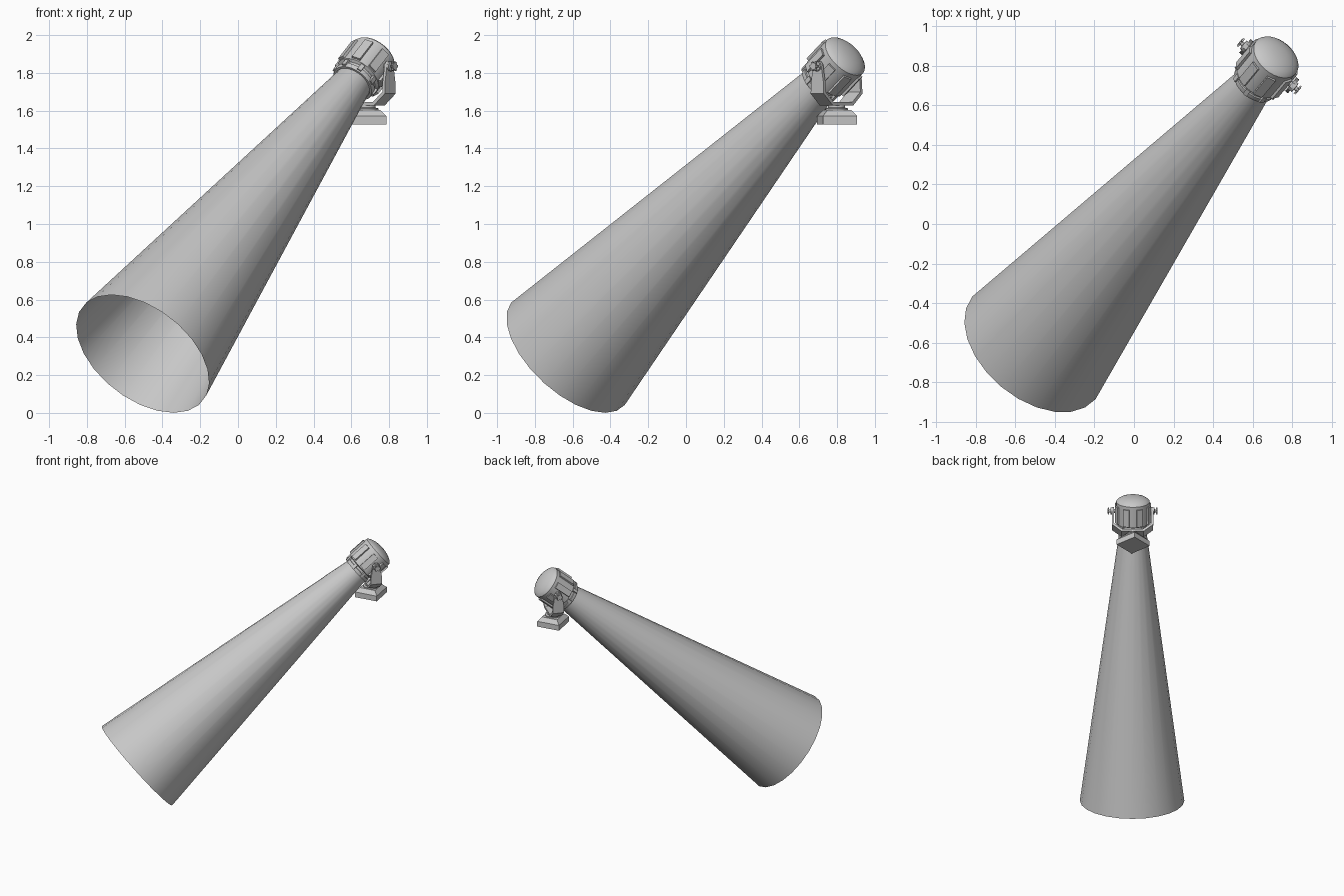
import bpy, bmesh, math
from mathutils import Matrix, Vector

if "Cube" in bpy.data.objects:
    bpy.data.objects.remove(bpy.data.objects["Cube"])

# One neutral grey for everything
grey = bpy.data.materials.new("light_grey")
grey.diffuse_color = (0.58, 0.58, 0.58, 1)
grey.use_nodes = True
grey.node_tree.nodes["Principled BSDF"].inputs["Base Color"].default_value = grey.diffuse_color

# Tilted frame of the beam: local z runs from the wide beam end to the lamp rear
AZ, EL = math.radians(50.2), math.radians(39.5)
d = Vector((math.cos(EL) * math.cos(AZ), math.cos(EL) * math.sin(AZ), math.sin(EL)))
u = Vector((math.sin(AZ), -math.cos(AZ), 0))          # sideways, along the pivot
v = d.cross(u)


def frame(x, y, z, origin):
    m = Matrix((x, y, z)).transposed().to_4x4()
    m.translation = origin
    return m


BEAM = frame(u, v, d, Vector((-0.505, -0.625, 0.313)))
HEAD = BEAM @ Matrix.Translation((0, 0, 2.25))
PIVOT = Vector((0.683, 0.797, 1.835))
up = Vector((0, 0, 1))
YOKE = frame(u, up.cross(u), up, Vector((PIVOT.x, PIVOT.y, 0)))
BASE = Matrix.Translation((0.68, 0.80, 0)) @ Matrix.Rotation(math.radians(10), 4, 'Z')


def finish(name, bm, matrix, smooth=True, fix=True):
    if fix:
        bmesh.ops.recalc_face_normals(bm, faces=bm.faces)
    me = bpy.data.meshes.new(name)
    bm.to_mesh(me)
    bm.free()
    me.materials.append(grey)
    ob = bpy.data.objects.new(name, me)
    bpy.context.collection.objects.link(ob)
    ob.matrix_world = matrix
    if smooth:
        bpy.ops.object.select_all(action='DESELECT')
        ob.select_set(True)
        bpy.context.view_layer.objects.active = ob
        bpy.ops.object.shade_smooth_by_angle(angle=math.radians(32))
    return ob


def lathe(name, profile, matrix, n=24, fix=True):
    """Spin (radius, height) points around local z."""
    bm = bmesh.new()
    rings = []
    for r, z in profile:
        if r == 0:
            rings.append([bm.verts.new((0, 0, z))] * n)
        else:
            rings.append([bm.verts.new((r * math.cos(2 * math.pi * i / n),
                                        r * math.sin(2 * math.pi * i / n), z)) for i in range(n)])
    for a, b in zip(rings, rings[1:]):
        for i in range(n):
            j = (i + 1) % n
            quad = list(dict.fromkeys((a[i], a[j], b[j], b[i])))
            if len(quad) > 2:
                bm.faces.new(quad)
    return finish(name, bm, matrix, fix=fix)


def add_box(bm, center, size, turn=0.0):
    m = Matrix.Rotation(turn, 4, 'Z') @ Matrix.Translation(center) @ Matrix.Diagonal((*size, 1))
    bmesh.ops.create_cube(bm, size=1, matrix=m)


# Light beam: open cone
lathe("light_beam", [(0.405, 0), (0.10, 2.265)], BEAM, fix=False)

# Lamp housing: front ring, neck, drum and shallow domed back
lathe("lamp_housing", [
    (0, 0.02), (0.100, 0.02), (0.104, 0), (0.116, 0), (0.119, 0.006), (0.119, 0.026),
    (0.111, 0.028), (0.111, 0.045), (0.128, 0.052), (0.130, 0.225), (0.124, 0.233),
    (0.105, 0.246), (0.075, 0.258), (0.040, 0.265), (0, 0.267)], HEAD, n=32)

# Raised ribs along the drum
bm = bmesh.new()
for k in range(8):
    add_box(bm, (0.127, 0, 0.13), (0.026, 0.048, 0.14), math.pi / 8 + k * math.pi / 4)
finish("cooling_ribs", bm, HEAD, smooth=False)

# Clips holding the front ring
bm = bmesh.new()
for k in range(8):
    add_box(bm, (0.119, 0, 0.027), (0.016, 0.024, 0.04), k * math.pi / 4)
finish("ring_clips", bm, HEAD, smooth=False)

# Yoke: bent strap, given as (sideways, height, half width) from centre to arm tip
half = [(0.085, 1.628, 0.045), (0.160, 1.690, 0.045), (0.160, 1.755, 0.042),
        (0.160, 1.845, 0.026), (0.160, 1.862, 0.013)]
inner = [(0.077, 1.646), (0.143, 1.699), (0.143, 1.755), (0.143, 1.845), (0.143, 1.862)]
path = [(-s, z, w, -si, zi) for (s, z, w), (si, zi) in zip(half[::-1], inner[::-1])]
path += [(s, z, w, si, zi) for (s, z, w), (si, zi) in zip(half, inner)]
bm = bmesh.new()
sections = [[bm.verts.new(p) for p in ((s, -w, z), (s, w, z), (si, w, zi), (si, -w, zi))]
            for s, z, w, si, zi in path]
for a, b in zip(sections, sections[1:]):
    for i in range(4):
        j = (i + 1) % 4
        bm.faces.new((a[i], a[j], b[j], b[i]))
bm.faces.new(sections[0])
bm.faces.new(sections[-1])
finish("yoke", bm, YOKE, smooth=False)

# Pivot axles and hand knobs on both sides
for side, label in ((1, "right"), (-1, "left")):
    m = frame(u * side, up, (u * side).cross(up), PIVOT)
    m = m @ Matrix.Rotation(math.pi / 2, 4, 'Y')
    lathe(label + "_pivot_knob", [(0, 0.115), (0.016, 0.115), (0.016, 0.158), (0.027, 0.158),
                                  (0.027, 0.170), (0.012, 0.172), (0.012, 0.182),
                                  (0.019, 0.182), (0.019, 0.194), (0, 0.194)], m, n=12)
    bm = bmesh.new()
    for k in range(3):
        add_box(bm, (0, 0, 0.187), (0.052, 0.011, 0.010), k * math.pi / 3)
    finish(label + "_knob_grips", bm, m, smooth=False)

# Swivel disc between yoke and base
lathe("swivel", [(0, 1.595), (0.060, 1.595), (0.060, 1.612), (0.045, 1.616),
                 (0.045, 1.632), (0, 1.632)], YOKE, n=20)

# Square base block with a sloped top
bm = bmesh.new()
rows = [[bm.verts.new((sx * h, sy * h, z)) for sx, sy in ((-1, -1), (1, -1), (1, 1), (-1, 1))]
        for h, z in ((0.091, 1.528), (0.091, 1.572), (0.064, 1.603))]
for a, b in zip(rows, rows[1:]):
    for i in range(4):
        j = (i + 1) % 4
        bm.faces.new((a[i], a[j], b[j], b[i]))
bm.faces.new(rows[0])
bm.faces.new(rows[-1])
finish("base", bm, BASE, smooth=False)
